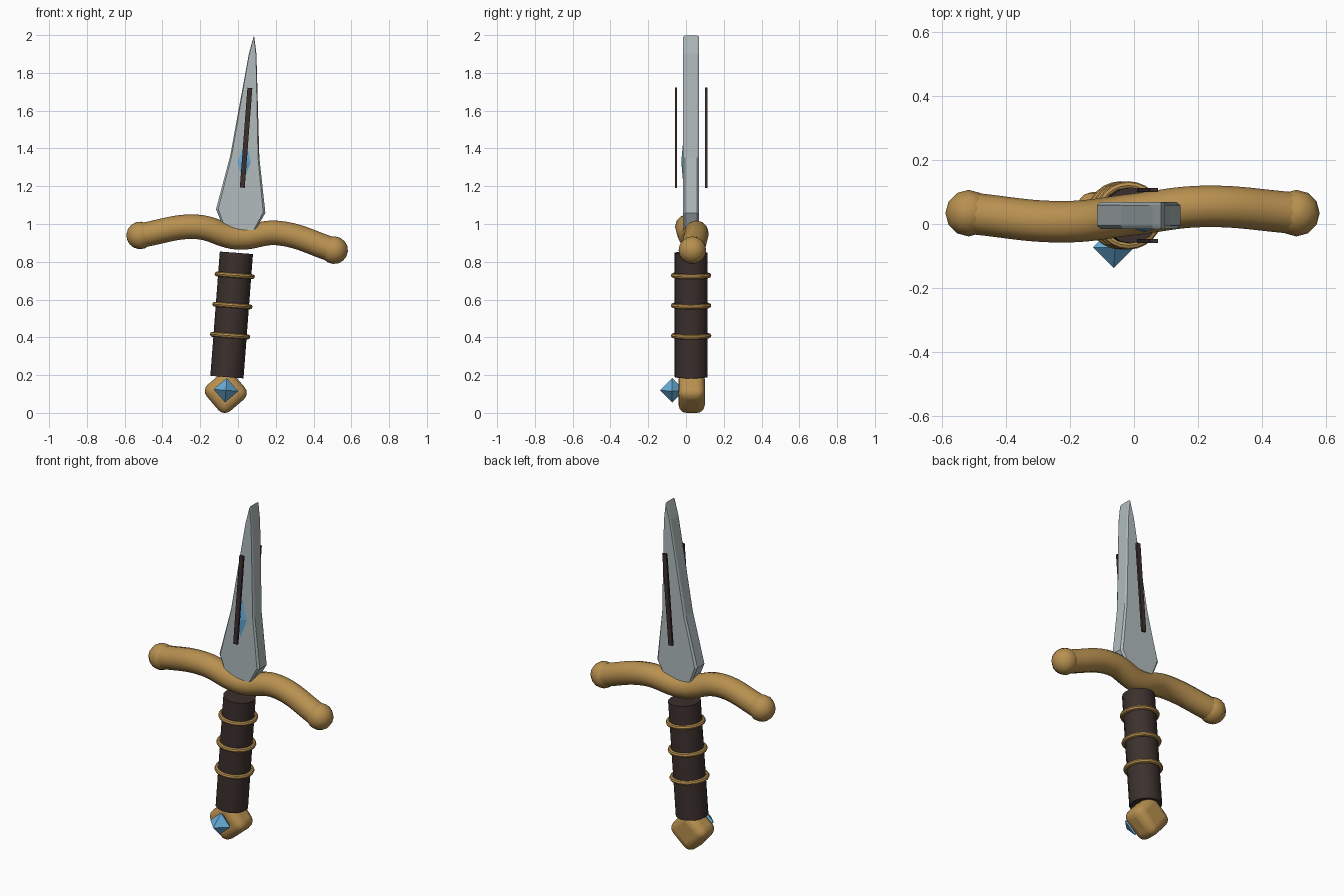
import bpy, bmesh, math
from mathutils import Matrix

if "Cube" in bpy.data.objects:
    bpy.data.objects.remove(bpy.data.objects["Cube"])

# The whole weapon leans slightly to the right
LEAN = Matrix.Translation((-0.073, 0.027, 0)) @ Matrix.Rotation(math.radians(4.35), 4, 'Y')


def material(name, rgb):
    m = bpy.data.materials.new(name)
    m.diffuse_color = (*rgb, 1)
    m.use_nodes = True
    m.node_tree.nodes["Principled BSDF"].inputs["Base Color"].default_value = m.diffuse_color
    return m


STEEL = material("steel", (0.44, 0.50, 0.51))
GOLD = material("gold", (0.48, 0.28, 0.08))
LEATHER = material("leather", (0.045, 0.03, 0.027))
CRYSTAL = material("crystal", (0.14, 0.42, 0.70))


def place(ob, name, mat, loc=(0, 0, 0), scale=(1, 1, 1), turn=0):
    ob.name = name
    ob.data.materials.append(mat)
    ob.matrix_world = (LEAN @ Matrix.Translation(loc)
                       @ Matrix.Rotation(turn, 4, 'Y') @ Matrix.Diagonal((*scale, 1)))
    return ob


def primitive(op, name, mat, loc, scale=(1, 1, 1), turn=0, smooth=True, **kw):
    op(**kw)
    if smooth:
        bpy.ops.object.shade_smooth_by_angle(angle=math.radians(40))
    return place(bpy.context.object, name, mat, loc, scale, turn)


def mesh_object(bm, name):
    bmesh.ops.recalc_face_normals(bm, faces=bm.faces)
    me = bpy.data.meshes.new(name)
    bm.to_mesh(me)
    bm.free()
    ob = bpy.data.objects.new(name, me)
    bpy.context.collection.objects.link(ob)
    return ob


def octahedron(name, loc, scale):
    bm = bmesh.new()
    ring = [bm.verts.new(p) for p in ((1, 0, 0), (0, 1, 0), (-1, 0, 0), (0, -1, 0))]
    for z in (1, -1):
        tip = bm.verts.new((0, 0, z))
        for i in range(4):
            bm.faces.new((ring[i], ring[(i + 1) % 4], tip))
    return place(mesh_object(bm, name), name, CRYSTAL, loc, scale)


# Blade: mirrored outline with chamfered front and back rims
half = [(0.07, 0.95), (0.088, 0.984), (0.131, 1.072), (0.077, 1.362), (0.020, 1.907)]
outline = half + [(0, 2.005)] + [(-x, z) for x, z in reversed(half)]
bm = bmesh.new()
loops = []
for y, k in ((-0.042, 0.91), (-0.032, 1), (0.032, 1), (0.042, 0.91)):
    kz = 1 if k == 1 else 0.99
    loops.append([bm.verts.new((x * k, y, 1.2 + (z - 1.2) * kz)) for x, z in outline])
n = len(outline)
for a, b in zip(loops, loops[1:]):
    for i in range(n):
        bm.faces.new((a[i], a[(i + 1) % n], b[(i + 1) % n], b[i]))
bm.faces.new(loops[0])
bm.faces.new(loops[-1])
place(mesh_object(bm, "blade"), "blade", STEEL, (0.006, 0, 0))

# Dark strips floating either side of the blade, and the blade gem
for side, y in (("front", -0.08), ("back", 0.08)):
    primitive(bpy.ops.mesh.primitive_cube_add, f"{side}_blade_strip", LEATHER,
              (0.005, y, 1.461), (0.026, 0.012, 0.53), smooth=False, size=1)
octahedron("blade_gem", (0.005, -0.04, 1.333), (0.042, 0.012, 0.135))

# Crossguard: swept wavy tube with ball ends
path = [(-0.515, 0.007, 0.903), (-0.22, -0.02, 0.971), (0, 0.003, 0.932),
        (0.21, 0.028, 0.971), (0.515, 0.007, 0.903)]
cu = bpy.data.curves.new("crossguard", 'CURVE')
cu.dimensions = '3D'
cu.bevel_depth = 0.065
cu.bevel_resolution = 4
cu.resolution_u = 10
cu.use_fill_caps = True
sp = cu.splines.new('BEZIER')
sp.bezier_points.add(len(path) - 1)
for bp, co in zip(sp.bezier_points, path):
    bp.co = co
    bp.handle_left_type = bp.handle_right_type = 'AUTO'
guard = bpy.data.objects.new("crossguard", cu)
bpy.context.collection.objects.link(guard)
place(guard, "crossguard", GOLD)
for side, end in (("left", path[0]), ("right", path[-1])):
    primitive(bpy.ops.mesh.primitive_uv_sphere_add, f"{side}_guard_ball", GOLD, end,
              segments=12, ring_count=8, radius=0.073)

# Grip with three wire rings
primitive(bpy.ops.mesh.primitive_cylinder_add, "grip", LEATHER, (0, 0, 0.52),
          vertices=16, radius=0.088, depth=0.66)
for i, z in enumerate((0.41, 0.57, 0.73)):
    primitive(bpy.ops.mesh.primitive_torus_add, f"grip_ring_{i + 1}", GOLD, (0, 0, z),
              major_segments=24, minor_segments=8, major_radius=0.094, minor_radius=0.013)

# Pommel: rounded block standing on its corner, with a gem in front
bpy.ops.mesh.primitive_cube_add(size=1)
pommel = bpy.context.object
pommel.data.transform(Matrix.Diagonal((0.184, 0.14, 0.184, 1)))
bev = pommel.modifiers.new("round", 'BEVEL')
bev.width = 0.045
bev.segments = 4
bpy.ops.object.shade_smooth_by_angle(angle=math.radians(40))
place(pommel, "pommel", GOLD, (0, 0.003, 0.111), turn=math.radians(45))
octahedron("pommel_gem", (0, -0.1, 0.12), (0.065, 0.065, 0.065))
